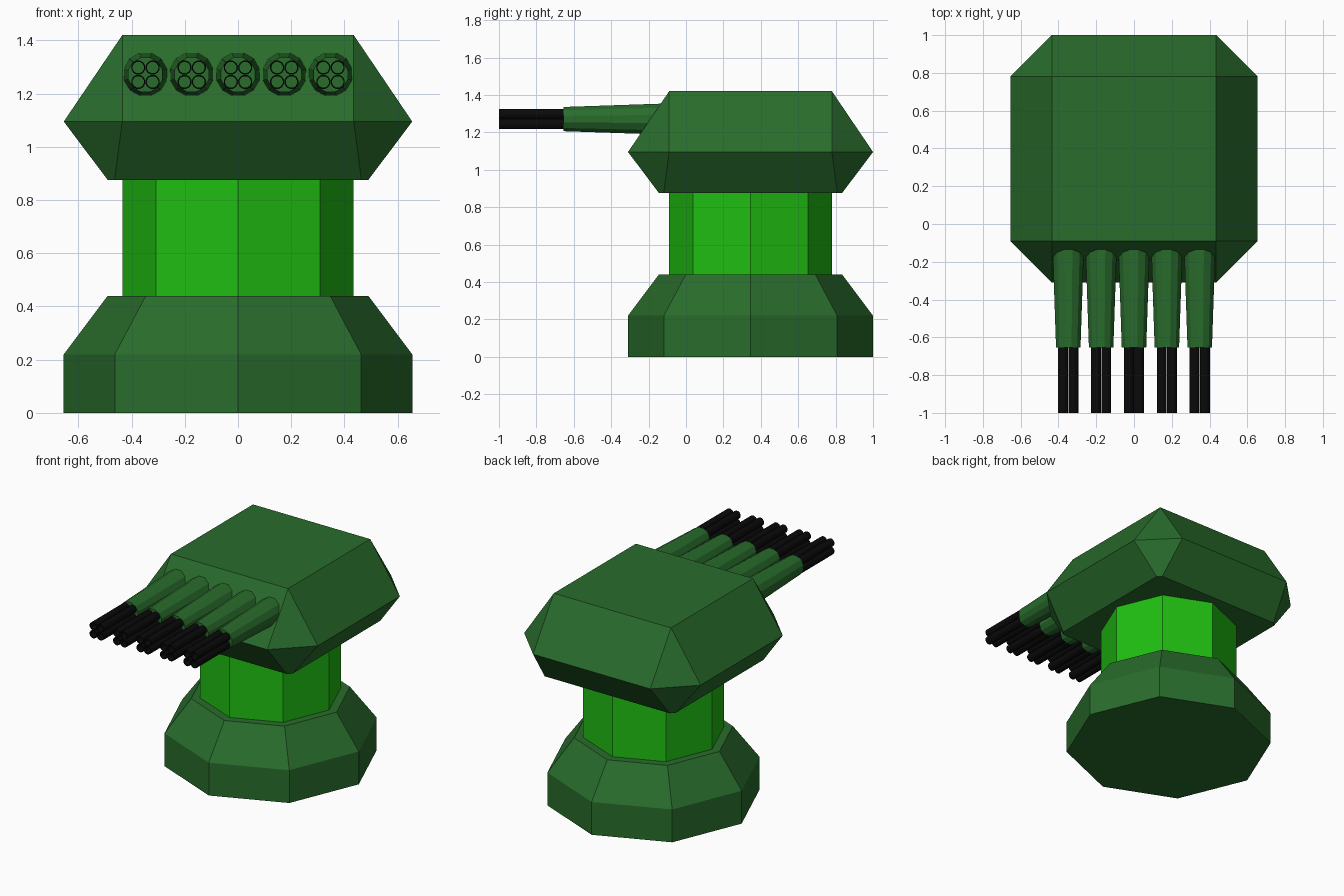
import bpy, bmesh
from math import cos, sin, pi

if "Cube" in bpy.data.objects:
    bpy.data.objects.remove(bpy.data.objects["Cube"])

CY = 0.345          # centre of the tower in y
BARREL_Z = 1.271


def material(name, rgb):
    m = bpy.data.materials.new(name)
    m.diffuse_color = (*rgb, 1)
    m.use_nodes = True
    m.node_tree.nodes["Principled BSDF"].inputs["Base Color"].default_value = m.diffuse_color
    return m


DARK = material("dark_green", (0.022, 0.15, 0.025))
BRIGHT = material("bright_green", (0.014, 0.52, 0.006))
BLACK = material("black", (0.003, 0.003, 0.003))


def loft(name, rings, mat, caps=True):
    """Skin a list of equal-length point rings, optionally capping both ends."""
    bm = bmesh.new()
    loops = [[bm.verts.new(p) for p in ring] for ring in rings]
    n = len(rings[0])
    for a, b in zip(loops, loops[1:]):
        for i in range(n):
            j = (i + 1) % n
            bm.faces.new((a[i], a[j], b[j], b[i]))
    if caps:
        bm.faces.new(loops[0][::-1])
        bm.faces.new(loops[-1])
    # collapse zero-length chamfers into sharp corners
    bmesh.ops.remove_doubles(bm, verts=bm.verts, dist=1e-5)
    bmesh.ops.recalc_face_normals(bm, faces=bm.faces)
    me = bpy.data.meshes.new(name)
    bm.to_mesh(me)
    bm.free()
    me.materials.append(mat)
    ob = bpy.data.objects.new(name, me)
    bpy.context.collection.objects.link(ob)
    return ob


def octagon(r, z):
    return [(r * cos(i * pi / 4), CY + r * sin(i * pi / 4), z) for i in range(8)]


def chamfered_square(h, c, z):
    """Square of half-width h with its corners cut back to c."""
    pts = [(h, -c), (h, c), (c, h), (-c, h), (-h, c), (-h, -c), (-c, -h), (c, -h)]
    return [(x, CY + y, z) for x, y in pts]


def circle_y(x, z, r, y, n=12):
    return [(x + r * cos((i + .5) * 2 * pi / n), y, z + r * sin((i + .5) * 2 * pi / n))
            for i in range(n)]


# Tower: flared base and bright neck
loft("base", [octagon(0.655, 0), octagon(0.655, 0.22), octagon(0.49, 0.44)], DARK)
loft("neck", [octagon(0.435, 0.43), octagon(0.435, 0.885)], BRIGHT)

# Turret head
loft("turret_head", [chamfered_square(0.49, 0.464, 0.876),
                     chamfered_square(0.655, 0.435, 1.095),
                     chamfered_square(0.435, 0.435, 1.42)], DARK)

# Five tapered barrel sleeves, each holding four hollow tubes
for k in range(5):
    x = (k - 2) * 0.174
    loft(f"barrel_sleeve_{k + 1}", [circle_y(x, BARREL_Z, 0.09, 0.0),
                                    circle_y(x, BARREL_Z, 0.067, -0.655)], DARK)
    for t, (sx, sz) in enumerate([(-1, -1), (1, -1), (1, 1), (-1, 1)]):
        tx, tz = x + sx * 0.027, BARREL_Z + sz * 0.027
        loft(f"gun_tube_{k + 1}_{t + 1}",
             [circle_y(tx, tz, 0.027, -1.0), circle_y(tx, tz, 0.027, -0.65),
              circle_y(tx, tz, 0.022, -0.65), circle_y(tx, tz, 0.022, -1.0),
              circle_y(tx, tz, 0.027, -1.0)], BLACK, caps=False)
